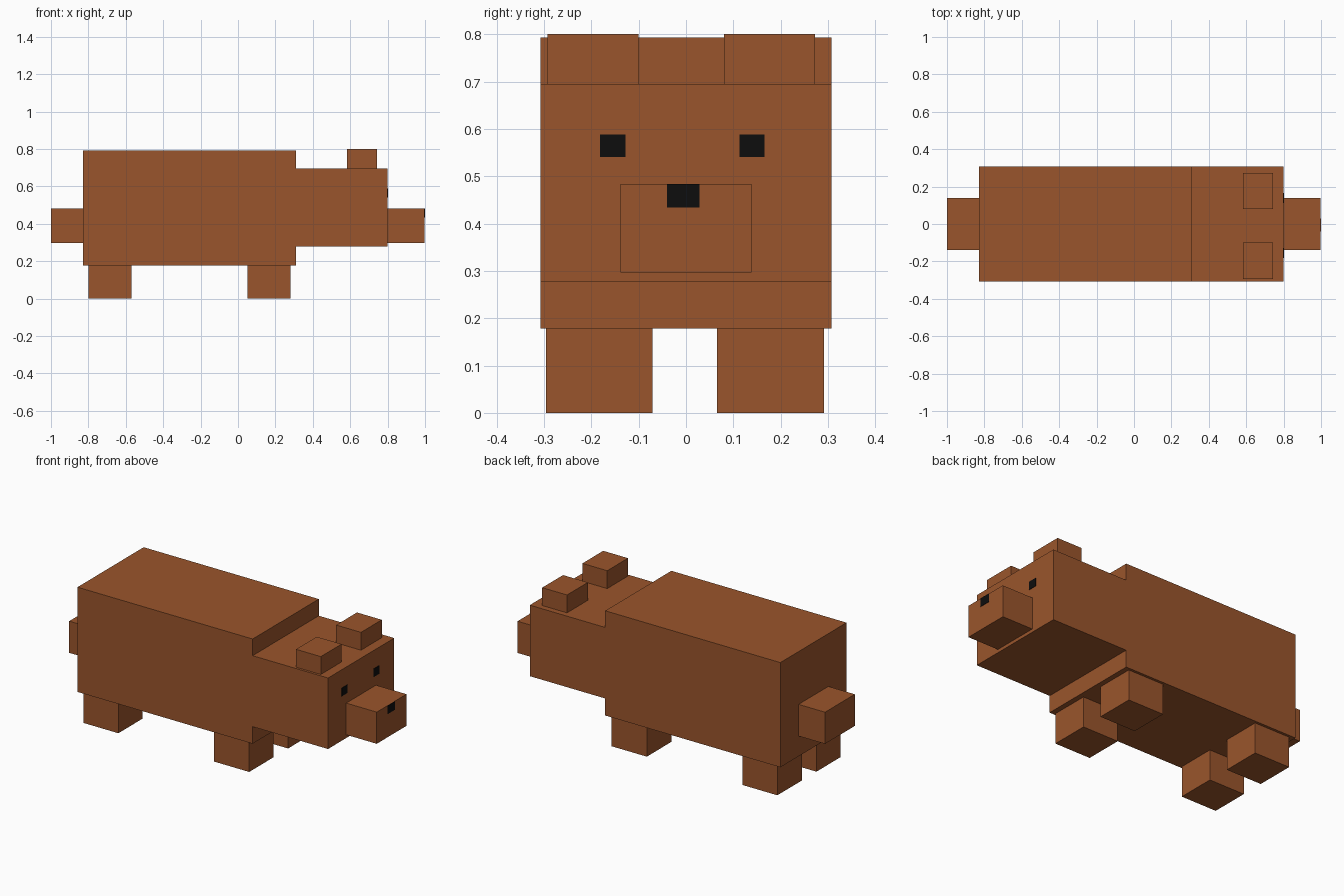
import bpy

if "Cube" in bpy.data.objects:
    bpy.data.objects.remove(bpy.data.objects["Cube"])


def material(name, color):
    m = bpy.data.materials.new(name)
    m.diffuse_color = (*color, 1)
    m.use_nodes = True
    m.node_tree.nodes["Principled BSDF"].inputs["Base Color"].default_value = m.diffuse_color
    return m


brown = material("brown fur", (0.323, 0.091, 0.025))
black = material("black", (0.004, 0.004, 0.004))


def box(name, x, y, z, mat=brown):
    """Axis-aligned box from (min, max) ranges."""
    bpy.ops.mesh.primitive_cube_add(size=1)
    ob = bpy.context.object
    ob.name = name
    ob.location = [(a + b) / 2 for a, b in (x, y, z)]
    ob.scale = [b - a for a, b in (x, y, z)]
    bpy.ops.object.transform_apply(location=True, rotation=False, scale=True)
    ob.data.materials.append(mat)
    return ob


# Torso, head, snout and tail
box("body", (-0.828, 0.31), (-0.307, 0.307), (0.178, 0.793))
box("head", (0.31, 0.80), (-0.307, 0.307), (0.278, 0.695))
box("snout", (0.80, 0.998), (-0.138, 0.138), (0.297, 0.483))
box("tail", (-1.0, -0.828), (-0.138, 0.138), (0.297, 0.483))

# Paired parts: ears, eyes and legs on each side
sides = {
    "right": dict(ear=(-0.293, -0.10), eye=(-0.182, -0.128), leg=(-0.296, -0.071)),
    "left": dict(ear=(0.08, 0.273), eye=(0.113, 0.166), leg=(0.065, 0.292)),
}
for side, y in sides.items():
    box(f"{side}_ear", (0.582, 0.743), y["ear"], (0.695, 0.80))
    box(f"{side}_eye", (0.80, 0.802), y["eye"], (0.54, 0.588), black)
    for end, x in (("front", (0.05, 0.28)), ("back", (-0.798, -0.57))):
        box(f"{end}_{side}_leg", x, y["leg"], (0.0, 0.178))

# Nose plate on the snout
box("nose", (0.998, 1.0), (-0.04, 0.029), (0.434, 0.483), black)
